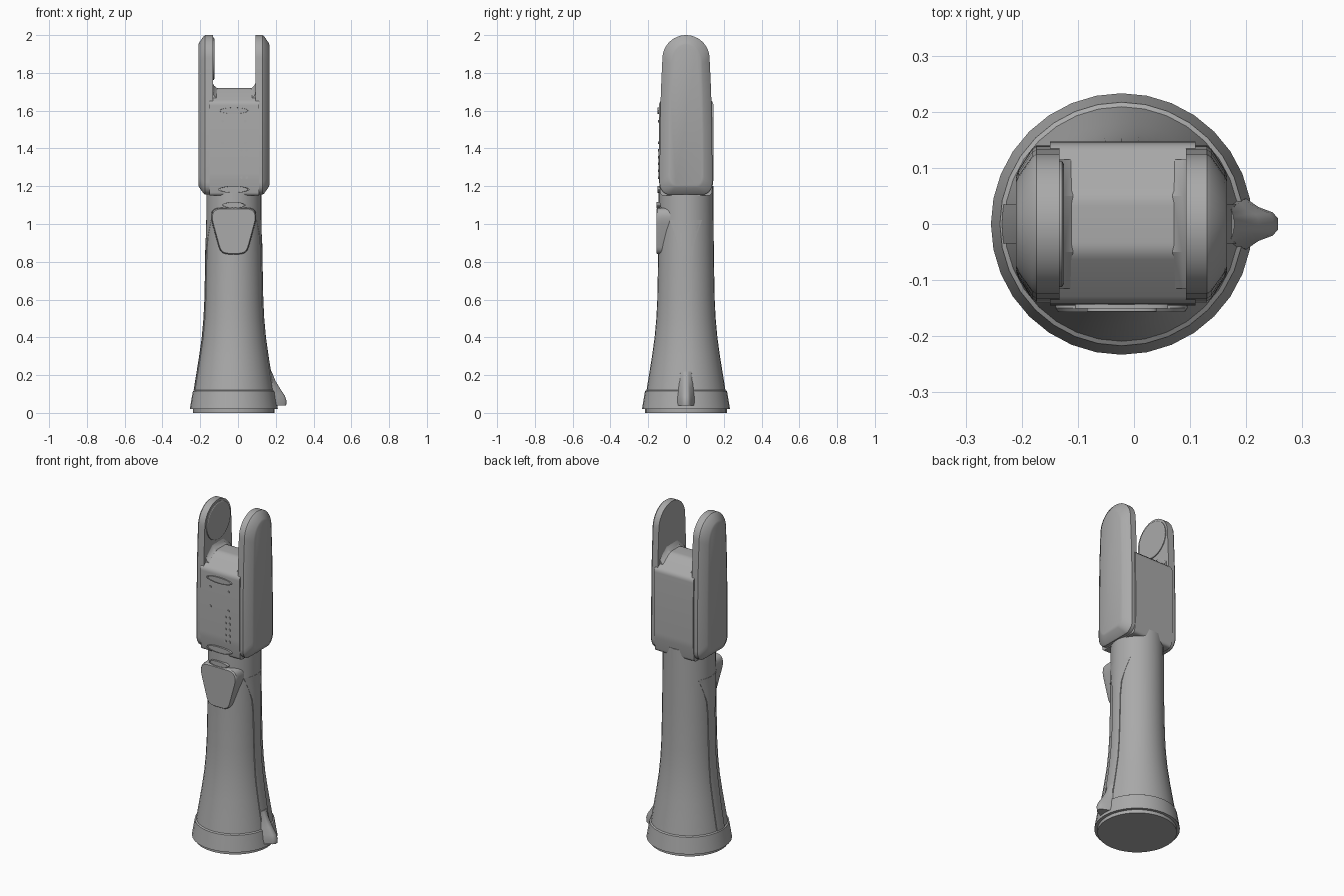
import bpy, bmesh, math
from math import sin, cos, pi

cube = bpy.data.objects.get("Cube")
if cube:
    bpy.data.objects.remove(cube)

grey = bpy.data.materials.new("mid grey")
grey.use_nodes = True
COL = (0.4, 0.4, 0.4, 1)
grey.diffuse_color = COL
grey.node_tree.nodes["Principled BSDF"].inputs["Base Color"].default_value = COL

CX = -0.022  # axis of the grip and head


def loft(name, rings, angle=30):
    """Skin a list of equal-length point rings and cap both ends."""
    bm = bmesh.new()
    vs = [[bm.verts.new(p) for p in r] for r in rings]
    n = len(vs[0])
    for a, b in zip(vs, vs[1:]):
        for i in range(n):
            j = (i + 1) % n
            bm.faces.new((a[i], a[j], b[j], b[i]))
    bm.faces.new(vs[0][::-1])
    bm.faces.new(vs[-1])
    bmesh.ops.recalc_face_normals(bm, faces=bm.faces)
    me = bpy.data.meshes.new(name)
    bm.to_mesh(me)
    bm.free()
    ob = bpy.data.objects.new(name, me)
    bpy.context.collection.objects.link(ob)
    me.materials.append(grey)
    bpy.ops.object.select_all(action='DESELECT')
    ob.select_set(True)
    bpy.context.view_layer.objects.active = ob
    bpy.ops.object.shade_smooth_by_angle(angle=math.radians(angle))
    return ob


def ellipse(rx, ry, n=32):
    return [(rx * cos(2 * pi * i / n), ry * sin(2 * pi * i / n)) for i in range(n)]


def fillet(pts, r, steps=5):
    """Round every corner of a 2D polygon."""
    out = []
    for i, p in enumerate(pts):
        ends = []
        for q in (pts[i - 1], pts[(i + 1) % len(pts)]):
            d = math.dist(p, q)
            k = min(r, d * 0.45) / d
            ends.append((p[0] + (q[0] - p[0]) * k, p[1] + (q[1] - p[1]) * k))
        a, b = ends
        for s in range(steps + 1):
            t = s / steps
            out.append(tuple((1 - t) ** 2 * a[k] + 2 * t * (1 - t) * p[k] + t * t * b[k]
                             for k in (0, 1)))
    return out


# Flared grip, with a stepped foot
profile = [(0.216, 0), (0.216, 0.02), (0.233, 0.02), (0.217, 0.115), (0.209, 0.12),
           (0.196, 0.2), (0.18, 0.3), (0.166, 0.4), (0.157, 0.5), (0.152, 0.6),
           (0.148, 0.8), (0.146, 1.0), (0.145, 1.2)]
loft("grip", [[(CX + x, y, z) for x, y in ellipse(r, r)] for r, z in profile])


def grip_radius(z):
    for (r0, z0), (r1, z1) in zip(profile[4:], profile[5:]):
        if z <= z1:
            return r0 + (r1 - r0) * (z - z0) / (z1 - z0)
    return profile[-1][0]


# Slim rails that run down both sides and fan out at the top
for side, label in ((1, "left"), (-1, "right")):
    rings = []
    for z, w in ((0.12, 0.035), (0.2, 0.035), (0.3, 0.035), (0.4, 0.035), (0.5, 0.033),
                 (0.6, 0.032), (0.8, 0.033), (0.88, 0.04), (0.95, 0.06), (1.02, 0.085)):
        r = grip_radius(z)
        out = r + (0.004 if z < 0.9 else 0.001)
        ring = []
        for k in range(7):
            y = w * (k / 3 - 1)
            ring.append((CX + side * math.sqrt(out * out - y * y), y, z))
        ring += [(CX + side * 0.09, w, z), (CX + side * 0.09, -w, z)]
        rings.append(ring)
    loft(label + "_rail", rings)

# Pointed lug on the foot
lug = []
for z, tip, w in ((0.04, 0.255, 0.05), (0.065, 0.257, 0.05), (0.09, 0.248, 0.048),
                  (0.13, 0.222, 0.042), (0.17, 0.198, 0.037), (0.22, 0.178, 0.033)):
    t = max(tip - 0.17, 0.004)
    half = [(0.15, w * 1.1), (0.17 + t * 0.35, w * 0.9), (0.17 + t * 0.6, w * 0.6),
            (0.17 + t * 0.88, w * 0.42), (tip, w * 0.2)]
    lug.append([(x, y, z) for x, y in half] + [(x, -y, z) for x, y in half[::-1]])
loft("foot_lug", lug, 50)


# Fork cheeks: tall rounded plates with a chamfered outer face
def cheek_outline(inset_y, inset_z):
    half = []
    top_r, zc = 0.125, 1.875
    for k in range(13):  # rounded top
        a = pi / 2 * k / 12
        half.append((top_r * sin(a), zc + top_r * cos(a)))
    half += [(0.133, 1.7), (0.138, 1.5), (0.14, 1.22)]
    for k in range(1, 7):  # rounded bottom corner
        a = pi / 2 * k / 6
        half.append((0.085 + 0.055 * cos(a), 1.215 - 0.06 * sin(a)))
    full = half + [(-y, z) for y, z in half[:0:-1]]
    sy, sz = 1 - inset_y / 0.14, 1 - inset_z / 0.425
    return [(y * sy, 1.575 + (z - 1.575) * sz) for y, z in full]


for label, inner, outer in (("right", -0.133, -0.21), ("left", 0.093, 0.166)):
    s = 1 if outer > inner else -1
    levels = [(inner, 0, 0), (outer - s * 0.036, 0, 0), (outer - s * 0.028, 0.006, 0.006),
              (outer - s * 0.004, 0.044, 0.04), (outer, 0.054, 0.05)]
    loft(label + "_cheek", [[(x, y, z) for y, z in cheek_outline(iy, iz)]
                            for x, iy, iz in levels])

# Centre block between the cheeks, with a sloped saddle on top
section = fillet([(-0.135, 1.15), (-0.145, 1.25), (-0.143, 1.645), (-0.05, 1.72),
                  (0.05, 1.72), (0.145, 1.645), (0.147, 1.25), (0.135, 1.15)], 0.018)
loft("head_block", [[(x, y, z) for y, z in section] for x in (-0.15, 0.11)])
for label, x, s in (("right", -0.134, 1), ("left", 0.094, -1)):  # saddle corner fillets
    tri = [(0, -0.02), (0, 0.028), (0.008, 0.012), (0.025, -0.002), (0.025, -0.02)]
    loft(label + "_saddle_fillet",
         [[(x + s * a, y, z + b) for a, b in tri]
          for y, z in ((-0.115, 1.666), (-0.05, 1.72), (0.05, 1.72), (0.115, 1.668))])

# Pivot disc on the inner face of the right cheek
loft("pivot_disc", [[(x, y, 1.875 + z) for y, z in ellipse(r, r)]
                    for x, r in ((-0.14, 0.112), (-0.128, 0.112), (-0.125, 0.107))])

# Trigger pad on the front, with a skirt that blends into the grip
pad = fillet([(-0.125, 1.085), (0.08, 1.085), (0.1, 1.04), (0.045, 0.84), (-0.09, 0.84),
              (-0.145, 1.04)], 0.04)
loft("trigger_pad", [[(CX + (x - CX) * k, y, 0.96 + (z - 0.96) * k) for x, z in pad]
                     for y, k in ((-0.07, 1.03), (-0.13, 1.01), (-0.15, 1.0), (-0.157, 0.96))])


# Thin oval rings and small round studs on the front
def oval_ring(name, z, rx, rz, y):
    sections = ((y + 0.02, 1), (y, 1), (y, 0.9), (y + 0.003, 0.88))
    loft(name, [[(CX + a * k, yy, z + b * k) for a, b in ellipse(rx, rz)]
                for yy, k in sections])


oval_ring("upper_oval", 1.6, 0.083, 0.018, -0.151)
oval_ring("lower_oval", 1.183, 0.083, 0.018, -0.151)
oval_ring("pad_oval", 1.1, 0.062, 0.016, -0.156)

studs = [(x, z) for x in (-0.082, 0.038) for z in (1.545, 1.43)]
studs += [(x, 1.39 - 0.036 * k) for x in (0.018, 0.046) for k in range(5)]
for x, z in studs:
    loft("stud", [[(x + a, y, z + b) for a, b in ellipse(0.007, 0.007, 10)]
                  for y in (-0.14, -0.149)])
